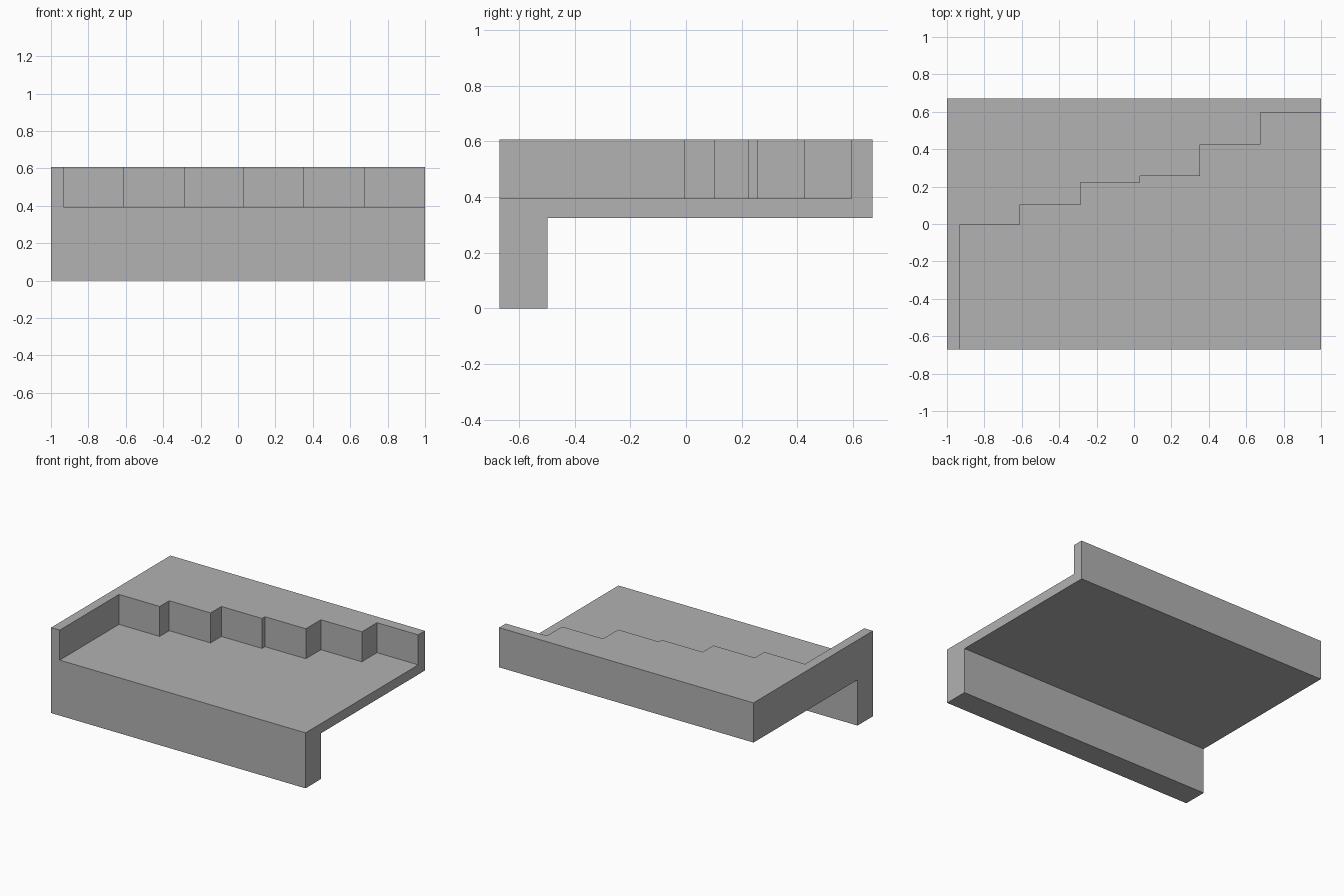
import bpy, bmesh
from mathutils import Vector

if "Cube" in bpy.data.objects:
    bpy.data.objects.remove(bpy.data.objects["Cube"])

grey = bpy.data.materials.new("concrete grey")
grey.diffuse_color = (0.445, 0.445, 0.445, 1)
grey.use_nodes = True
grey.node_tree.nodes["Principled BSDF"].inputs["Base Color"].default_value = grey.diffuse_color


def prism(name, outline, sweep):
    """Solid made by sweeping a closed outline along a vector."""
    bm = bmesh.new()
    face = bm.faces.new([bm.verts.new(p) for p in outline])
    swept = bmesh.ops.extrude_face_region(bm, geom=[face])["geom"]
    verts = [g for g in swept if isinstance(g, bmesh.types.BMVert)]
    bmesh.ops.translate(bm, verts=verts, vec=Vector(sweep))
    bmesh.ops.recalc_face_normals(bm, faces=bm.faces[:])
    mesh = bpy.data.meshes.new(name)
    bm.to_mesh(mesh)
    bm.free()
    mesh.materials.append(grey)
    obj = bpy.data.objects.new(name, mesh)
    bpy.context.collection.objects.link(obj)
    return obj


# Slab with a deep front beam, as a side profile swept across the width
D, TOP, UNDER, FLOOR, BEAM_BACK = 0.67, 0.607, 0.325, 0.394, -0.497
profile = [(-D, 0), (BEAM_BACK, 0), (BEAM_BACK, UNDER),
           (D, UNDER), (D, TOP), (-D, TOP)]
slab = prism("stepped_slab", [(-1, y, z) for y, z in profile], (2, 0, 0))

# Recess with a stepped back edge, open at the front and right
step_x = [-0.932, -0.612, -0.287, 0.033, 0.354, 0.676, 1.1]
step_y = [-0.005, 0.102, 0.223, 0.256, 0.425, 0.595]
outline = [(1.1, -0.8, FLOOR), (step_x[0], -0.8, FLOOR)]
for i, y in enumerate(step_y):
    outline += [(step_x[i], y, FLOOR), (step_x[i + 1], y, FLOOR)]
cutter = prism("recess_cutter", outline, (0, 0, 0.4))
cutter.hide_render = True

# Cut the recess out of the slab
cut = slab.modifiers.new("recess", "BOOLEAN")
cut.operation = "DIFFERENCE"
cut.solver = "EXACT"
cut.object = cutter
bpy.context.view_layer.objects.active = slab
bpy.ops.object.modifier_apply(modifier=cut.name)
bpy.data.objects.remove(cutter)
